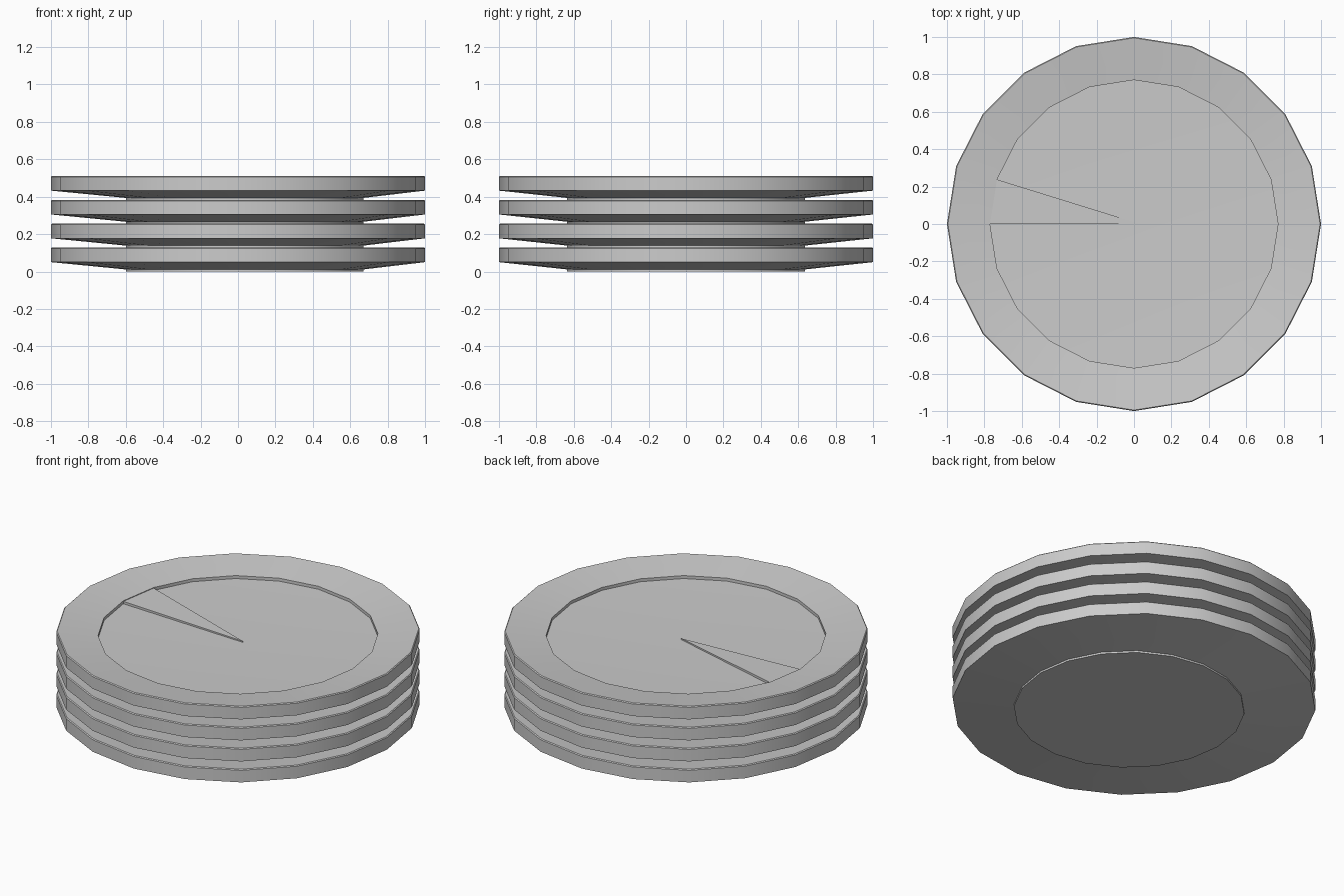
import bpy, bmesh
from math import cos, sin, pi

if "Cube" in bpy.data.objects:
    bpy.data.objects.remove(bpy.data.objects["Cube"])

SIDES = 20
SHIFT = 0.035          # foot and dish centre sit slightly off axis
STEP = 0.1275          # stacking distance

# (radius, height, x offset) from the foot up over the rim into the dish
PROFILE = [
    (0.635, 0.000, SHIFT),
    (0.635, 0.011, SHIFT),
    (1.000, 0.050, 0),
    (1.000, 0.123, 0),
    (0.995, 0.128, 0),
    (0.770, 0.098, 0),
    (0.770, 0.080, 0),
]


def finish(name, bm, z):
    bmesh.ops.recalc_face_normals(bm, faces=bm.faces)
    mesh = bpy.data.meshes.new(name)
    bm.to_mesh(mesh)
    bm.free()
    ob = bpy.data.objects.new(name, mesh)
    ob.location.z = z
    bpy.context.collection.objects.link(ob)
    bpy.ops.object.select_all(action='DESELECT')
    ob.select_set(True)
    bpy.context.view_layer.objects.active = ob
    bpy.ops.object.shade_smooth_by_angle()
    return ob


def plate(name, z):
    bm = bmesh.new()
    rings = [[bm.verts.new((r * cos(2 * pi * i / SIDES) + dx,
                            r * sin(2 * pi * i / SIDES), h))
              for i in range(SIDES)] for r, h, dx in PROFILE]
    for a, b in zip(rings, rings[1:]):
        for i in range(SIDES):
            j = (i + 1) % SIDES
            bm.faces.new((a[i], a[j], b[j], b[i]))
    # flat foot and fanned dish floor
    bm.faces.new(rings[0])
    centre = bm.verts.new((SHIFT, 0, 0.060))
    for i in range(SIDES):
        bm.faces.new((rings[-1][i], rings[-1][(i + 1) % SIDES], centre))
    return finish(name, bm, z)


def raised_wedge(name, z):
    # thin raised segment of the dish floor, between 162 and 180 degrees
    bm = bmesh.new()

    def tri(outer, inner):
        pts = [(SHIFT, 0, inner)]
        pts += [(0.77 * cos(a), 0.77 * sin(a), outer) for a in (0.9 * pi, pi)]
        return [bm.verts.new(p) for p in pts]

    low, high = tri(0.078, 0.058), tri(0.094, 0.067)
    bm.faces.new(low)
    bm.faces.new(high)
    for i in range(3):
        j = (i + 1) % 3
        bm.faces.new((low[i], low[j], high[j], high[i]))
    return finish(name, bm, z)


# stack of four plates
for n in range(4):
    plate(f"plate_{n + 1}", n * STEP)
    raised_wedge(f"plate_wedge_{n + 1}", n * STEP)
